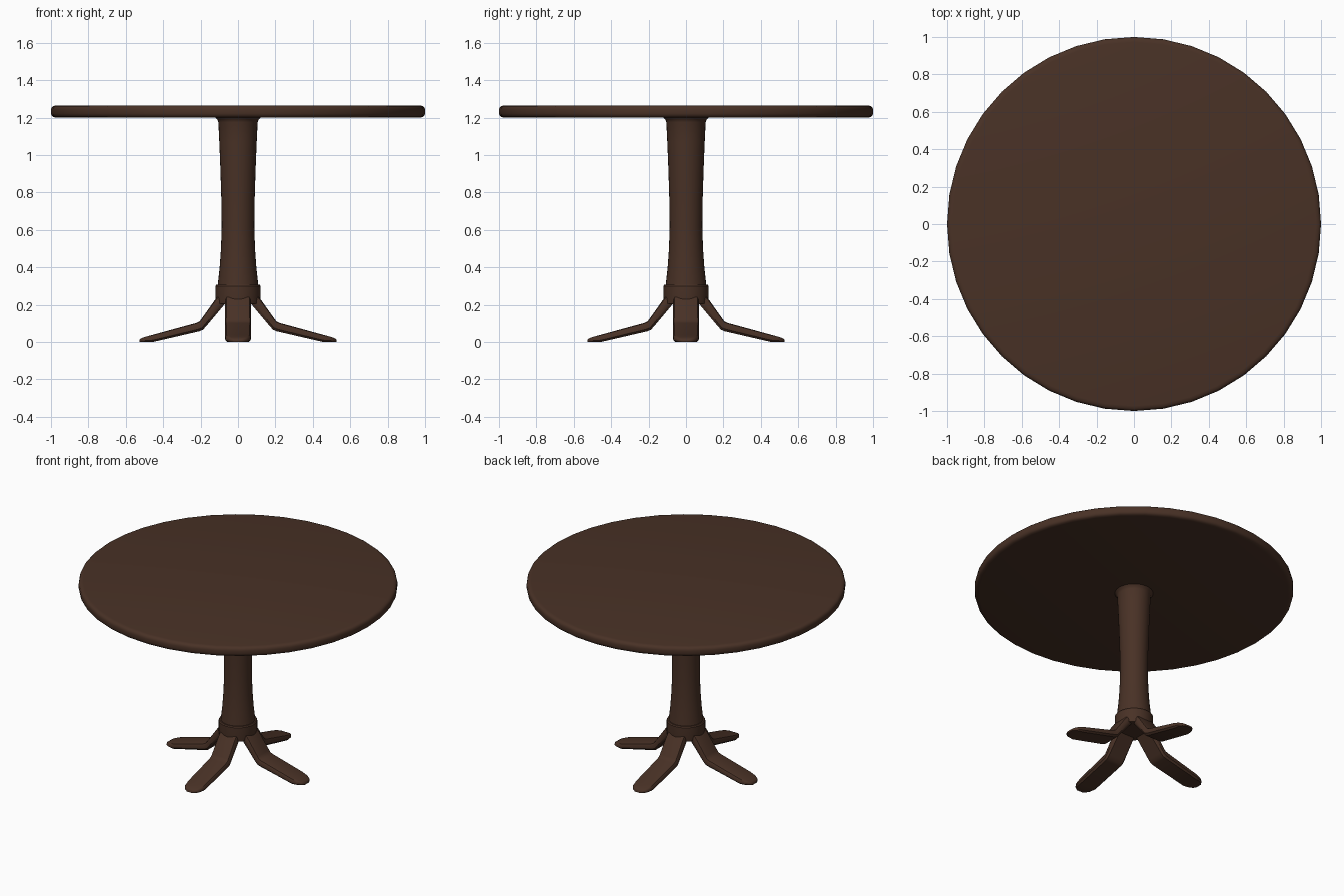
import bpy, bmesh, math
from mathutils import Matrix

if "Cube" in bpy.data.objects:
    bpy.data.objects.remove(bpy.data.objects["Cube"])

wood = bpy.data.materials.new("dark brown wood")
wood.diffuse_color = (0.066, 0.031, 0.019, 1)
wood.use_nodes = True
wood.node_tree.nodes["Principled BSDF"].inputs["Base Color"].default_value = wood.diffuse_color


def finish(bm, name, angle=35):
    bmesh.ops.recalc_face_normals(bm, faces=bm.faces[:])
    me = bpy.data.meshes.new(name)
    bm.to_mesh(me)
    bm.free()
    ob = bpy.data.objects.new(name, me)
    bpy.context.collection.objects.link(ob)
    me.materials.append(wood)
    bpy.ops.object.select_all(action='DESELECT')
    ob.select_set(True)
    bpy.context.view_layer.objects.active = ob
    bpy.ops.object.shade_smooth_by_angle(angle=math.radians(angle))
    return ob


def loft(bm, rings):
    """Skin a list of equal-length closed rings and cap both ends."""
    vs = [[bm.verts.new(p) for p in r] for r in rings]
    n = len(vs[0])
    for a, b in zip(vs, vs[1:]):
        for i in range(n):
            j = (i + 1) % n
            bm.faces.new((a[i], a[j], b[j], b[i]))
    bm.faces.new(vs[0][::-1])
    bm.faces.new(vs[-1])


def lathe(name, profile, seg):
    bm = bmesh.new()
    loft(bm, [[(r * math.cos(2 * math.pi * i / seg), r * math.sin(2 * math.pi * i / seg), z)
               for i in range(seg)] for r, z in profile])
    return finish(bm, name)


# round top with a soft edge
lathe("table_top", [(0.972, 1.2), (0.988, 1.203), (0.997, 1.211), (1.0, 1.222),
                    (1.0, 1.242), (0.997, 1.254), (0.988, 1.262), (0.972, 1.265)], 40)

# waisted column flaring into the top
lathe("column", [(0.11, 0.29), (0.108, 0.31), (0.098, 0.4), (0.091, 0.5), (0.087, 0.62),
                 (0.089, 0.76), (0.094, 0.92), (0.1, 1.07), (0.105, 1.175),
                 (0.109, 1.188), (0.122, 1.201)], 32)

# collar holding the legs
lathe("collar", [(0.119, 0.205), (0.121, 0.225), (0.121, 0.3), (0.116, 0.307)], 32)

# splayed bent legs: stations of top x,z / bottom x,z / half width
stations = [(0.07, 0.285, 0.04, 0.235, 0.066),
            (0.122, 0.228, 0.078, 0.195, 0.068),
            (0.197, 0.122, 0.170, 0.085, 0.070),
            (0.206, 0.110, 0.187, 0.066, 0.070),
            (0.225, 0.102, 0.205, 0.058, 0.070),
            (0.455, 0.039, 0.455, 0.0, 0.068),
            (0.492, 0.029, 0.492, 0.0, 0.060),
            (0.515, 0.021, 0.515, 0.0, 0.045),
            (0.525, 0.015, 0.528, 0.0, 0.026)]


def section(tx, tz, bx, bz, w):
    """Slab section with softened upper and lower edges."""
    def at(t, y):
        return (bx + (tx - bx) * t, y, bz + (tz - bz) * t)
    half = [(0, 0.84), (0.25, 1), (0.65, 1), (0.92, 0.9), (1, 0.72)]
    return [at(t, w * k) for t, k in half] + [at(t, -w * k) for t, k in half[::-1]]


for i, side in enumerate(("right", "back", "left", "front")):
    bm = bmesh.new()
    loft(bm, [section(*s) for s in stations])
    bm.transform(Matrix.Rotation(i * math.pi / 2, 4, 'Z'))
    finish(bm, side + "_leg", 40)
